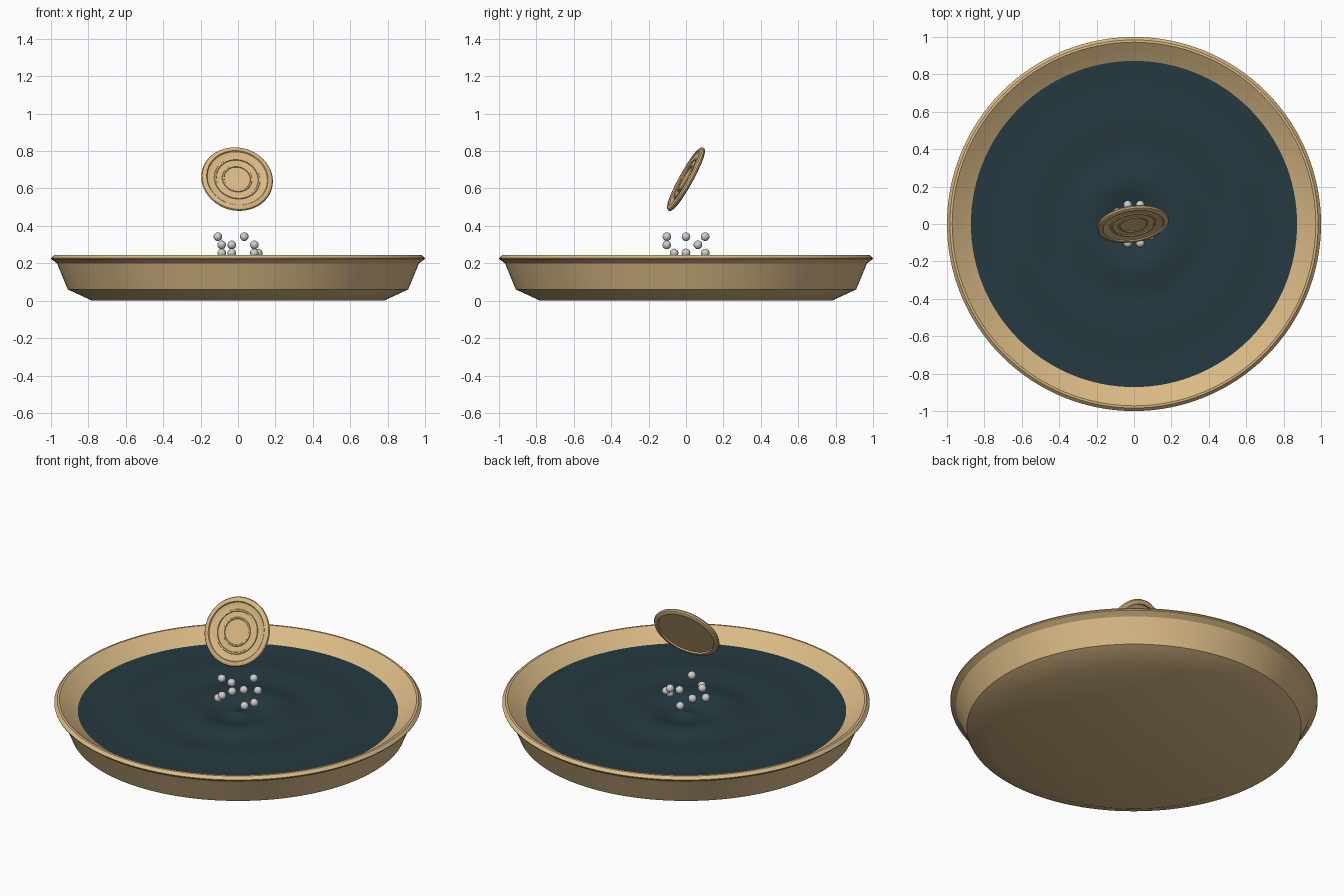
import bpy, bmesh, math
from mathutils import Vector

cube = bpy.data.objects.get("Cube")
if cube:
    bpy.data.objects.remove(cube, do_unlink=True)


def material(name, rgb):
    m = bpy.data.materials.new(name)
    m.use_nodes = True
    m.diffuse_color = (*rgb, 1)
    bsdf = next(n for n in m.node_tree.nodes if n.type == 'BSDF_PRINCIPLED')
    bsdf.inputs["Base Color"].default_value = (*rgb, 1)
    return m


tan = material("warm tan", (0.70, 0.49, 0.235))
teal = material("dark teal water", (0.018, 0.042, 0.052))
grey = material("pale grey", (0.62, 0.62, 0.62))


def finish(bm, name, mat, angle=30):
    mesh = bpy.data.meshes.new(name)
    bm.to_mesh(mesh)
    bm.free()
    mesh.materials.append(mat)
    obj = bpy.data.objects.new(name, mesh)
    bpy.context.collection.objects.link(obj)
    bpy.ops.object.select_all(action='DESELECT')
    obj.select_set(True)
    bpy.context.view_layer.objects.active = obj
    bpy.ops.object.shade_smooth_by_angle(angle=math.radians(angle))
    return obj


def lathe(name, profile, mat, segments, angle=30):
    """Spin a radius/height profile round the z axis."""
    bm = bmesh.new()
    verts = [bm.verts.new((r, 0, z)) for r, z in profile]
    edges = [bm.edges.new(pair) for pair in zip(verts, verts[1:])]
    bmesh.ops.spin(bm, geom=verts + edges, cent=(0, 0, 0), axis=(0, 0, 1),
                   angle=math.tau, steps=segments, use_merge=True)
    bmesh.ops.remove_doubles(bm, verts=bm.verts, dist=0.0001)
    bmesh.ops.recalc_face_normals(bm, faces=bm.faces)
    return finish(bm, name, mat, angle)


# Wide shallow bowl with a flared lip
lathe("bowl", [(0, 0), (0.78, 0), (0.91, 0.06), (0.968, 0.2), (0.998, 0.222),
               (1, 0.228), (0.984, 0.244), (0.972, 0.245), (0.93, 0.215),
               (0.865, 0.17), (0.76, 0.11), (0.6, 0.07), (0, 0.06)], tan, 128)

# Water surface with fading circular ripples
steps = 90
ripple = []
for i in range(steps + 1):
    r = 0.872 * i / steps
    ripple.append((r, 0.175 - 0.02 * math.sin(19 * r) * math.exp(-2.5 * r)))
water = lathe("water", ripple, teal, 128, 60)
if water.data.polygons[0].normal.z < 0:
    water.data.flip_normals()

# Tilted round lid: raised rim, ring grooves in front, recessed back
lid = lathe("round_lid", [
    (0, 0.004), (0.07, 0.004), (0.072, 0.008), (0.079, 0.008), (0.081, 0.004),
    (0.112, 0.004), (0.114, 0.009), (0.122, 0.009), (0.124, 0.004),
    (0.15, 0.004), (0.162, 0.008), (0.166, 0.014), (0.178, 0.014),
    (0.189, 0.008), (0.193, 0), (0.189, -0.008), (0.178, -0.014),
    (0.166, -0.014), (0.163, -0.006), (0, -0.006)], tan, 64)
lid.location = (-0.005, 0, 0.65)
lid.rotation_mode = 'QUATERNION'
lid.rotation_quaternion = Vector((0.13, -0.87, 0.48)).to_track_quat('Z', 'Y')

# Ring of droplets at three repeating heights
for i in range(10):
    a = math.tau * i / 10
    bm = bmesh.new()
    bmesh.ops.create_uvsphere(bm, u_segments=16, v_segments=10, radius=0.023)
    drop = finish(bm, f"droplet_{i + 1}", grey)
    drop.location = (0.108 * math.cos(a), 0.108 * math.sin(a),
                     0.255 + 0.0435 * (i % 3))
